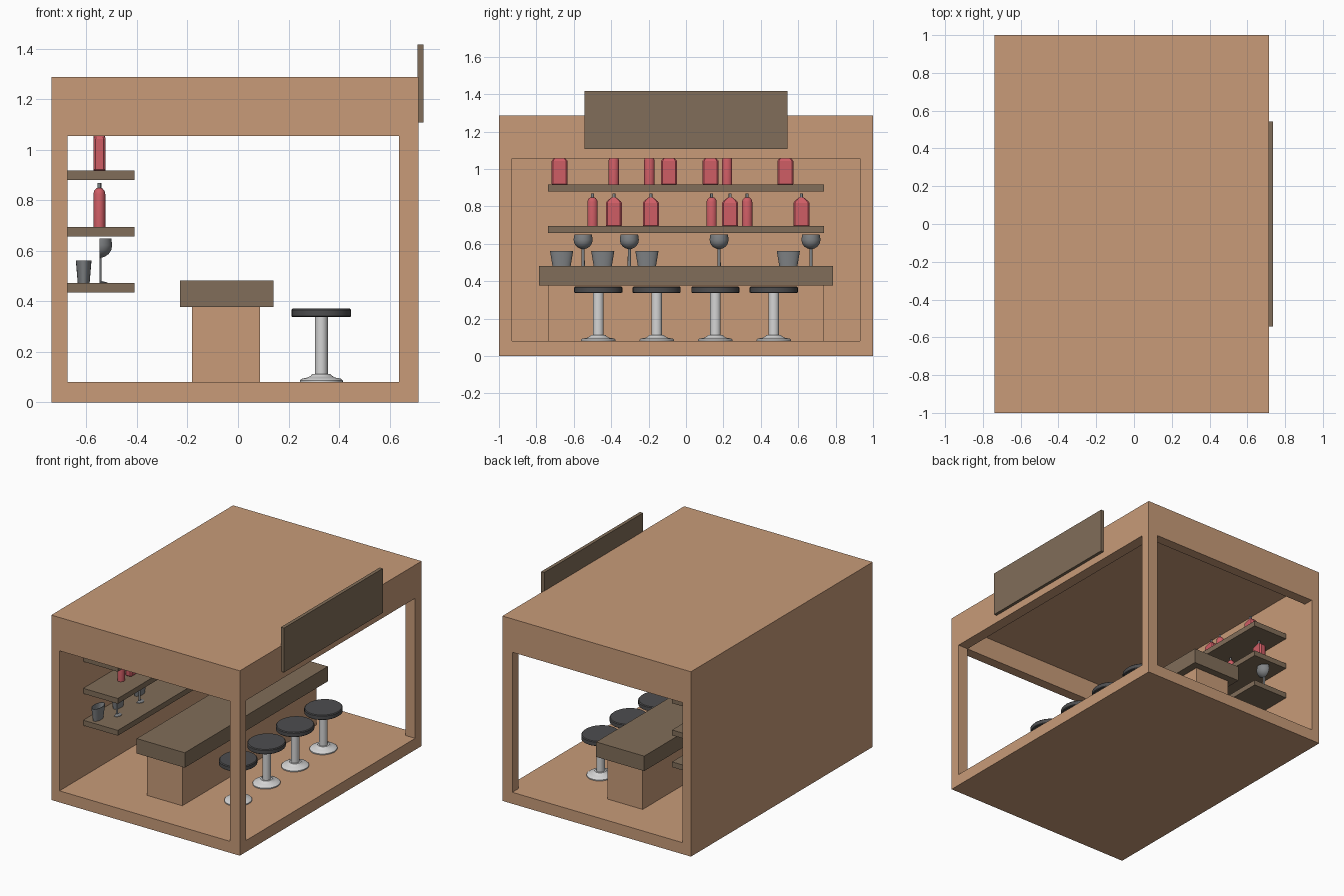
import bpy, bmesh, math

if "Cube" in bpy.data.objects:
    bpy.data.objects.remove(bpy.data.objects["Cube"])


def material(name, rgb):
    m = bpy.data.materials.new(name)
    m.diffuse_color = (*rgb, 1)
    m.use_nodes = True
    m.node_tree.nodes["Principled BSDF"].inputs["Base Color"].default_value = m.diffuse_color
    return m


TAN = material("tan_plaster", (0.58, 0.33, 0.19))
WOOD = material("brown_wood", (0.22, 0.155, 0.10))
RED = material("red_bottle", (0.62, 0.11, 0.13))
DARK = material("dark_seat", (0.075, 0.075, 0.078))
METAL = material("light_metal", (0.66, 0.66, 0.66))
GLASS = material("grey_glass", (0.22, 0.23, 0.24))


def finish(name, bm, mats, smooth=False):
    me = bpy.data.meshes.new(name)
    bm.to_mesh(me)
    bm.free()
    ob = bpy.data.objects.new(name, me)
    bpy.context.collection.objects.link(ob)
    for m in mats:
        me.materials.append(m)
    if smooth:
        bpy.ops.object.select_all(action='DESELECT')
        ob.select_set(True)
        bpy.context.view_layer.objects.active = ob
        bpy.ops.object.shade_smooth_by_angle(angle=math.radians(35))
    return ob


def box(name, x, y, z, mat):
    bm = bmesh.new()
    bmesh.ops.create_cube(bm, size=1)
    for v in bm.verts:
        v.co = [(a[0] + a[1]) / 2 + c * (a[1] - a[0]) for a, c in zip((x, y, z), v.co)]
    return finish(name, bm, [mat])


def loft(name, outline, rings, loc, mats, split=None, closed=True, caps=True, smooth=True):
    """Stack scaled copies of an outline; rings are (scale x, scale y, z)."""
    bm = bmesh.new()
    loops = [[bm.verts.new((loc[0] + x * sx, loc[1] + y * sy, loc[2] + z)) for x, y in outline]
             for sx, sy, z in rings]
    n = len(outline)
    for k, (a, b) in enumerate(zip(loops, loops[1:])):
        for i in range(n if closed else n - 1):
            j = (i + 1) % n
            f = bm.faces.new((a[i], a[j], b[j], b[i]))
            if split is not None and k >= split:
                f.material_index = 1
    if caps:
        bm.faces.new(loops[0][::-1])
        top = bm.faces.new(loops[-1])
        top.material_index = 0 if split is None else 1
    return finish(name, bm, mats, smooth)


def circle(n):
    return [(math.cos(2 * math.pi * i / n), math.sin(2 * math.pi * i / n)) for i in range(n)]


# Open-sided shell: solid cells of a small grid, leaving room and openings empty
gx = [-0.738, -0.675, 0.638, 0.714]
gy = [-1, -0.93, 0.93, 1]
gz = [0, 0.08, 1.055, 1.20, 1.287]


def solid(i, j, k):
    if not (0 <= i < 3 and 0 <= j < 3 and 0 <= k < 4):
        return False
    if k == 1:
        return not (i == 1 or (j == 1 and i == 2))
    return not (k == 2 and i == 1 and j == 1)


bm = bmesh.new()
for i in range(3):
    for j in range(3):
        for k in range(4):
            if not solid(i, j, k):
                continue
            for axis in range(3):
                for side in (0, 1):
                    nb = [i, j, k]
                    nb[axis] += 2 * side - 1
                    if solid(*nb):
                        continue
                    quad = []
                    for u, w in ((0, 0), (1, 0), (1, 1), (0, 1)):
                        c = [i, j, k]
                        c[axis] += side
                        c[(axis + 1) % 3] += u
                        c[(axis + 2) % 3] += w
                        quad.append(bm.verts.new((gx[c[0]], gy[c[1]], gz[c[2]])))
                    bm.faces.new(quad if side else quad[::-1])
bmesh.ops.remove_doubles(bm, verts=bm.verts, dist=1e-4)
bmesh.ops.dissolve_limit(bm, angle_limit=0.01, verts=bm.verts, edges=bm.edges)
finish("bar_shell", bm, [TAN])

# Sign board, counter and shelves
box("sign_board", (0.711, 0.735), (-0.543, 0.543), (1.107, 1.416), WOOD)
box("counter_base", (-0.183, 0.088), (-0.738, 0.738), (0.08, 0.38), TAN)
box("counter_top", (-0.229, 0.141), (-0.787, 0.787), (0.378, 0.482), WOOD)
for n, z in enumerate((0.472, 0.694, 0.917)):
    box(f"shelf_{n + 1}", (-0.676, -0.409), (-0.738, 0.738), (z - 0.037, z), WOOD)

# Stools, slightly wider along y
for n, y in enumerate((-0.469, -0.157, 0.157, 0.469)):
    def rings(pts):
        return [(r, r * 1.09, z) for r, z in pts]
    at = (0.33, y, 0)
    loft(f"stool_stand_{n + 1}", circle(32),
         rings([(0.085, 0.08), (0.085, 0.087), (0.079, 0.093), (0.055, 0.098), (0.042, 0.105),
                (0.036, 0.112), (0.026, 0.112), (0.026, 0.338)]), at, [METAL])
    loft(f"stool_seat_{n + 1}", circle(32),
         rings([(0.113, 0.337), (0.118, 0.341), (0.118, 0.366), (0.113, 0.371)]), at, [DARK])

# Bottles: slim round ones and wide ones with chamfered corners
wide = [(1, -0.8), (1, 0.8), (0.65, 1), (-0.65, 1), (-1, 0.8), (-1, -0.8), (-0.65, -1), (0.65, -1)]


def slim_bottle(name, y, z):
    prof = [(0.025, 0), (0.025, 0.13), (0.022, 0.143), (0.014, 0.152), (0.008, 0.155),
            (0.007, 0.155), (0.007, 0.175)]
    loft(name, circle(20), [(r * 0.95, r * 1.09, h) for r, h in prof], (-0.549, y, z), [RED, GLASS], split=4)


def wide_bottle(name, y, z):
    loft(name, wide, [(0.021, 0.040, 0), (0.024, 0.043, 0.004), (0.024, 0.043, 0.125),
                      (0.020, 0.037, 0.134), (0.009, 0.014, 0.153), (0.007, 0.008, 0.155),
                      (0.007, 0.008, 0.175)], (-0.548, y, z), [RED, GLASS], split=4, smooth=False)


for z, slims, wides in ((0.694, (-0.50, 0.137, 0.327), (-0.386, -0.188, 0.236, 0.617)),
                        (0.917, (-0.386, -0.196, 0.22), (-0.676, -0.091, 0.131, 0.531))):
    for y in slims:
        slim_bottle("slim_bottle", y, z)
    for y in wides:
        wide_bottle("wide_bottle", y, z)

# Tumblers, narrow in depth, hollow inside
for y in (-0.665, -0.445, -0.209, 0.547):
    prof = [(0.047, 0), (0.062, 0.09), (0.057, 0.09), (0.044, 0.01)]
    loft("tumbler", circle(24), [(r * 0.5, r, h) for r, h in prof], (-0.611, y, 0.472), [GLASS])

# Stemmed glasses, half-round with the cut side towards the wall
half = [(math.sin(math.pi * i / 16), -math.cos(math.pi * i / 16)) for i in range(17)]
for y in (-0.55, -0.303, 0.177, 0.668):
    prof = [(0.032, 0), (0.031, 0.003), (0.009, 0.008), (0.008, 0.1), (0.02, 0.104), (0.036, 0.114),
            (0.047, 0.13), (0.051, 0.15), (0.047, 0.177), (0.044, 0.177), (0.046, 0.15),
            (0.033, 0.118), (0.002, 0.106)]
    loft("stemmed_glass", half, [(r, r, h) for r, h in prof], (-0.549, y, 0.472), [GLASS],
         closed=False, caps=False)
